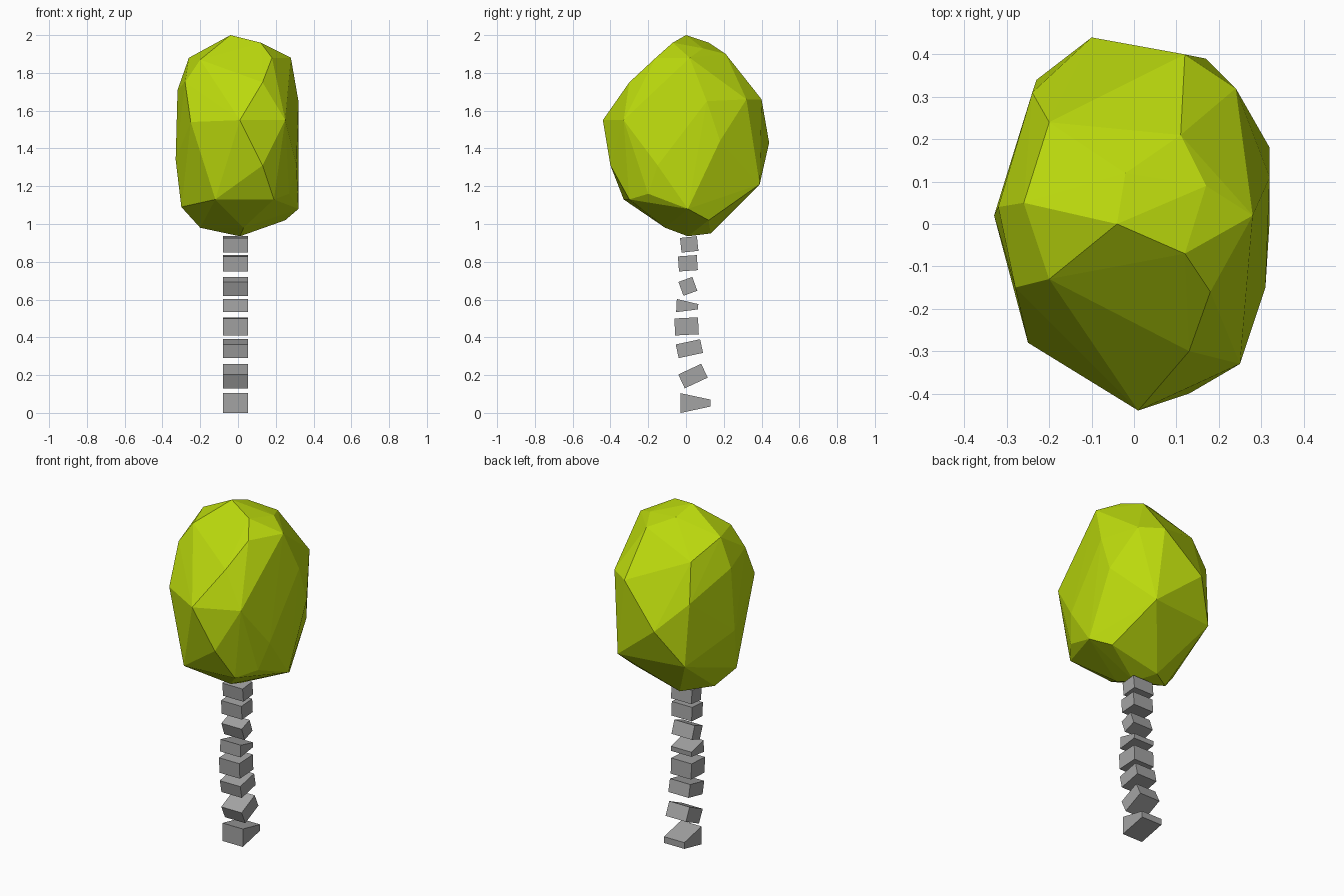
import bpy
import bmesh
from math import radians
from mathutils import Matrix, Vector

default_cube = bpy.data.objects.get("Cube")
if default_cube:
    bpy.data.objects.remove(default_cube, do_unlink=True)


def make_material(name, colour):
    material = bpy.data.materials.new(name)
    material.use_nodes = True
    material.diffuse_color = colour
    shader = material.node_tree.nodes["Principled BSDF"]
    shader.inputs["Base Color"].default_value = colour
    shader.inputs["Roughness"].default_value = 0.8
    return material


def add_object(name, mesh_data, material):
    """Turn a bmesh into a flat shaded object with one material."""
    bmesh.ops.recalc_face_normals(mesh_data, faces=mesh_data.faces)
    mesh = bpy.data.meshes.new(name)
    mesh_data.to_mesh(mesh)
    mesh_data.free()
    mesh.materials.append(material)
    part = bpy.data.objects.new(name, mesh)
    bpy.context.collection.objects.link(part)
    return part


def faceted_hull(name, corners, material):
    """Wrap corner points, given in hundredths, in a faceted skin."""
    mesh_data = bmesh.new()
    for corner in corners:
        mesh_data.verts.new(Vector(corner) / 100)
    hull = bmesh.ops.convex_hull(mesh_data, input=mesh_data.verts)
    unused = [item for item in hull["geom_interior"]
              if isinstance(item, bmesh.types.BMVert)]
    bmesh.ops.delete(mesh_data, geom=unused, context="VERTS")
    return add_object(name, mesh_data, material)


def trunk_block(name, centre, size, tilt, taper, material):
    """Plain block whose rear side may be lower than its front side."""
    mesh_data = bmesh.new()
    bmesh.ops.create_cube(mesh_data, size=1)
    for vert in mesh_data.verts:
        if vert.co.y > 0:
            vert.co.z *= taper
    bmesh.ops.scale(mesh_data, vec=size, verts=mesh_data.verts)
    turn = Matrix.Rotation(radians(tilt), 4, "X")
    bmesh.ops.transform(mesh_data, matrix=turn, verts=mesh_data.verts)
    part = add_object(name, mesh_data, material)
    part.location = centre
    return part


leaf_green = make_material("lime leaves", (0.5, 0.7, 0.004, 1))
trunk_grey = make_material("grey trunk", (0.37, 0.37, 0.37, 1))

# Leafy crown: corners grouped by height
crown_top = [
    (-4, 0, 200), (-2, 12, 196), (12, -7, 196), (17, 9, 193),
    (11, 21, 190), (28, 2, 188), (18, -16, 188), (-26, 5, 188),
    (-20, -13, 187), (-20, 24, 179),
]
crown_upper = [
    (13, -30, 175), (-28, -15, 175), (-32, 4, 171), (12, 40, 166),
    (24, 32, 166), (32, 11, 165), (1, -44, 155), (25, -33, 155),
    (-25, -28, 154), (-24, 31, 158),
]
crown_lower = [
    (-10, 44, 143), (32, 18, 144), (-33, 2, 134), (13, -40, 131),
    (31, -15, 131), (17, 39, 121), (-23, 34, 122), (27, -20, 116),
]
crown_base = [
    (19, -30, 113), (-12, -33, 113), (-30, -4, 109), (32, 1, 108),
    (25, 12, 102), (-20, 2, 98), (3, -11, 98), (-5, 13, 95),
    (1, 1, 93.5),
]
faceted_hull("leafy_crown", crown_top + crown_upper + crown_lower + crown_base,
             leaf_green)

# Trunk: separate stacked blocks (y, z, depth, height, tilt, taper)
trunk_stack = [
    (0.05, 0.052, 0.16, 0.105, 0, 0.35),
    (0.037, 0.195, 0.134, 0.081, 25, 1),
    (0.018, 0.34, 0.132, 0.074, 12, 1),
    (0.003, 0.458, 0.125, 0.09, 3, 1),
    (0.007, 0.565, 0.115, 0.07, -3, 0.4),
    (0.01, 0.67, 0.078, 0.078, 20, 1),
    (0.01, 0.792, 0.1, 0.08, 4, 1),
    (0.017, 0.892, 0.09, 0.078, 6, 1),
]
trunk_left, trunk_right = 0.052, -0.08
trunk_width = trunk_left - trunk_right
trunk_middle = (trunk_left + trunk_right) / 2
for number, (y, z, depth, height, tilt, taper) in enumerate(trunk_stack, 1):
    trunk_block(f"trunk_block_{number}", (trunk_middle, y, z),
                (trunk_width, depth, height), tilt, taper, trunk_grey)
